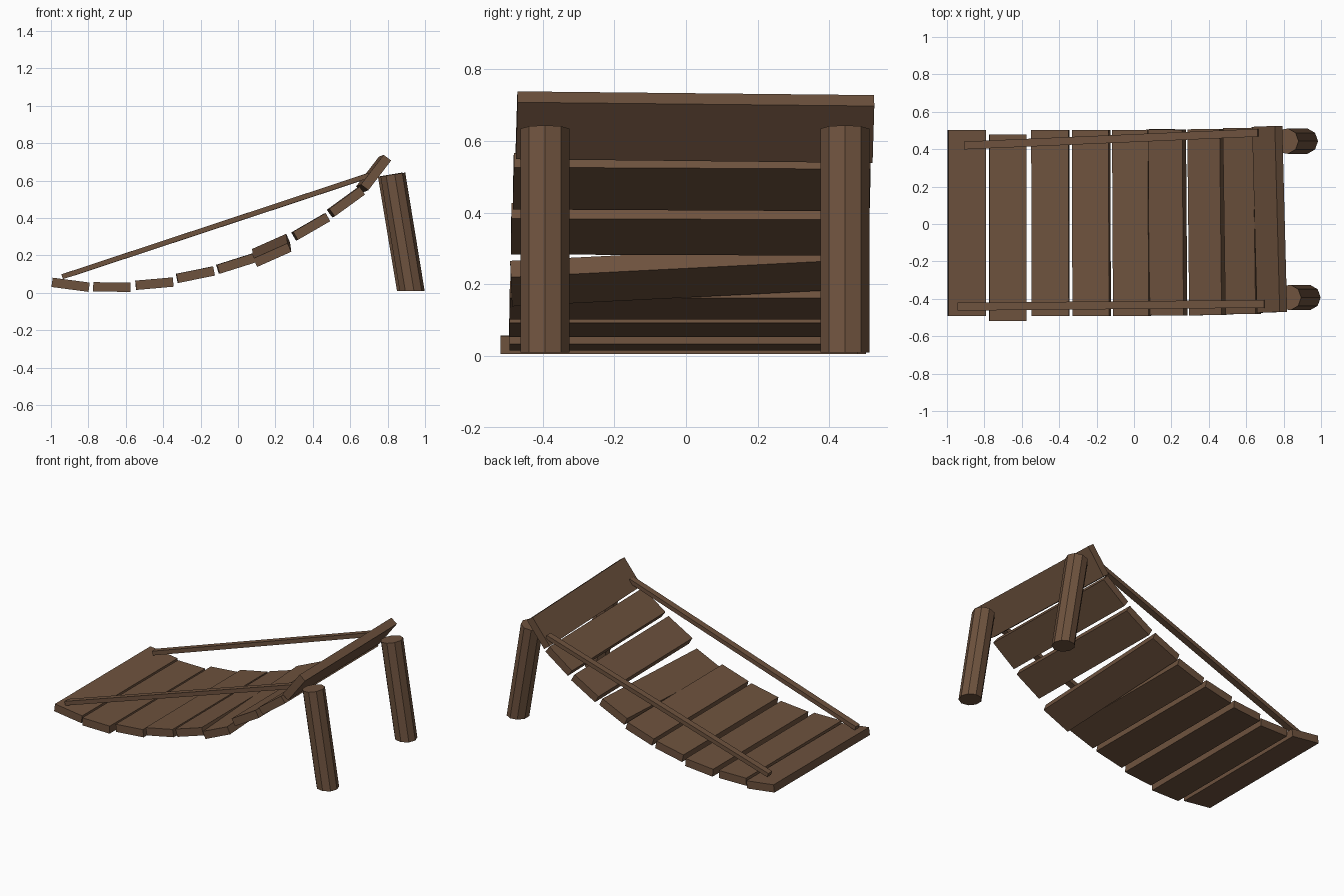
import bpy, bmesh, math
from mathutils import Matrix, Vector

if "Cube" in bpy.data.objects:
    bpy.data.objects.remove(bpy.data.objects["Cube"])

wood = bpy.data.materials.new("brown wood")
wood.diffuse_color = (0.155, 0.085, 0.048, 1)
wood.use_nodes = True
wood.node_tree.nodes["Principled BSDF"].inputs["Base Color"].default_value = wood.diffuse_color


def finish(bm, name):
    bmesh.ops.recalc_face_normals(bm, faces=bm.faces)
    mesh = bpy.data.meshes.new(name)
    bm.to_mesh(mesh)
    bm.free()
    mesh.materials.append(wood)
    ob = bpy.data.objects.new(name, mesh)
    bpy.context.collection.objects.link(ob)
    return ob


def box(name, size, matrix):
    bm = bmesh.new()
    bmesh.ops.create_cube(bm, size=1, matrix=matrix @ Matrix.Diagonal((*size, 1)))
    return finish(bm, name)


def rot(deg, axis):
    return Matrix.Rotation(math.radians(deg), 4, axis)


# Planks following the sagging curve: x, y, z, slope, sideways tilt, yaw
planks = [
    (-0.895, 0.005, 0.043, -7.5, 0, 0),
    (-0.674, -0.02, 0.031, -0.5, 0, 0),
    (-0.447, 0.005, 0.049, 5, 0, 0.1),
    (-0.228, 0.005, 0.097, 11.5, 0, 0.2),
    (-0.012, 0.006, 0.156, 17.5, 0, 0.3),
    (0.180, 0.009, 0.227, 24, 2.9, 0.4),
    (0.389, 0.010, 0.353, 30, -0.2, 0.6),
    (0.577, 0.016, 0.485, 36, -0.3, 0.8),
    (0.725, 0.025, 0.638, 52.5, -0.6, 1.5),
]
for x, y, z, slope, tilt, yaw in planks:
    m = Matrix.Translation((x, y, z)) @ rot(yaw, 'Z') @ rot(tilt, 'X') @ rot(-slope, 'Y')
    box("plank", (0.2, 0.995, 0.05), m)

# Straight side rails spanning the curve
for a, b in (((-0.94, -0.442, 0.086), (0.70, -0.427, 0.628)),
             ((-0.905, 0.42, 0.097), (0.665, 0.488, 0.615))):
    a, b = Vector(a), Vector(b)
    d = (b - a).normalized()
    side = Vector((0, 0, 1)).cross(d).normalized()
    up = d.cross(side)
    m = Matrix((d, side, up)).transposed().to_4x4()
    m.translation = (a + b) / 2
    box("side_rail", ((b - a).length, 0.042, 0.027), m)

# Leaning posts at the high end, cut flat at the ground
lean = math.radians(9.4)
for x, y in ((0.929, -0.393), (0.915, 0.443)):
    bm = bmesh.new()
    n, r = 9, 0.069
    low, high = [], []
    for i in range(n):
        t = 2 * math.pi * i / n
        c, s = r * math.cos(t), r * math.sin(t)
        low.append(bm.verts.new((x + c, y + s, 0.01)))
        high.append(bm.verts.new((x - 0.103 + c * math.cos(lean), y + s,
                                  0.632 + c * math.sin(lean))))
    bm.faces.new(low)
    bm.faces.new(high)
    for i in range(n):
        j = (i + 1) % n
        bm.faces.new((low[i], low[j], high[j], high[i]))
    finish(bm, "post")
